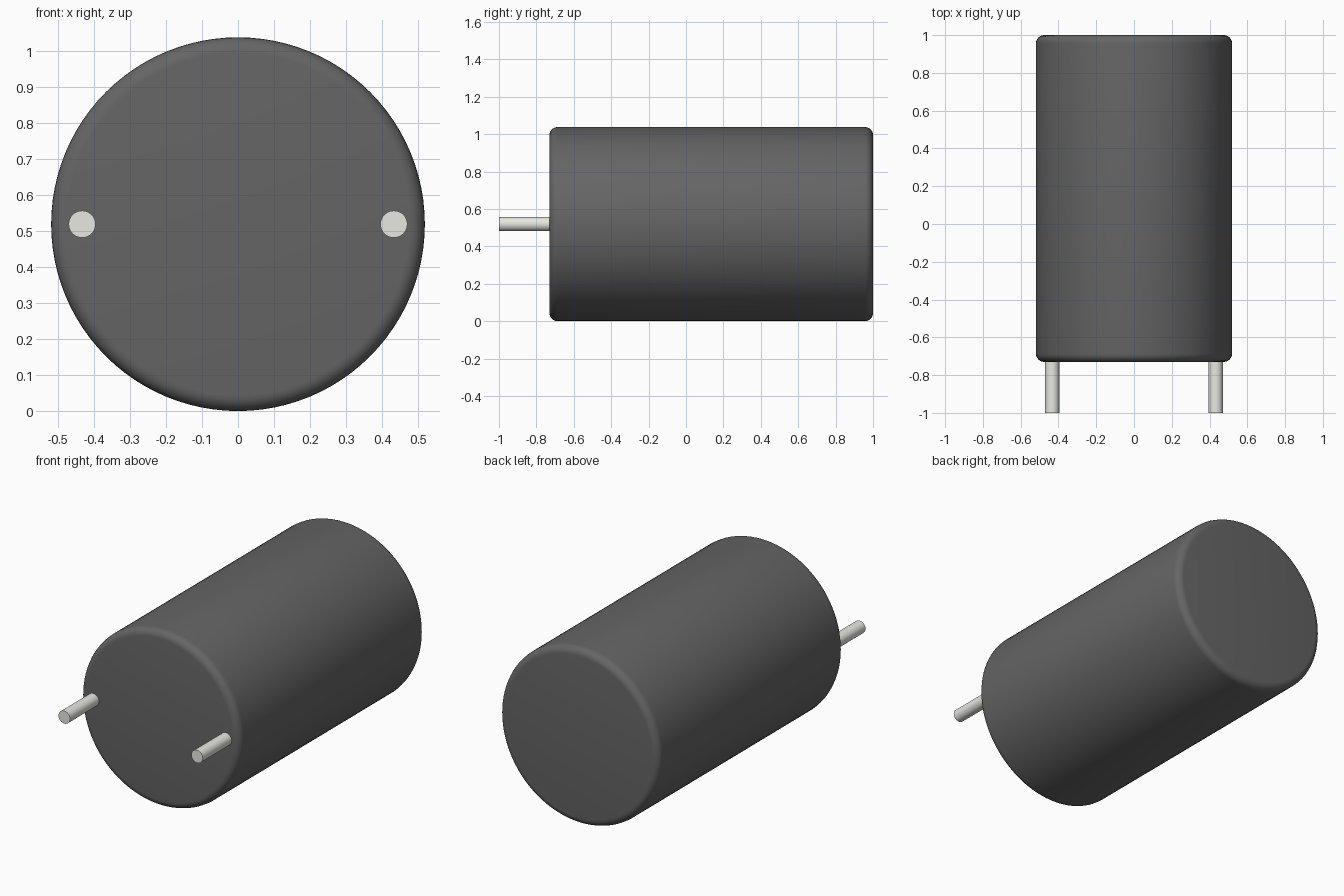
import bpy, bmesh, math
from mathutils import Matrix

if "Cube" in bpy.data.objects:
    bpy.data.objects.remove(bpy.data.objects["Cube"])

ZC = 0.519  # height of the cylinder axis


def material(name, rgb):
    m = bpy.data.materials.new(name)
    m.diffuse_color = (*rgb, 1)
    m.use_nodes = True
    m.node_tree.nodes["Principled BSDF"].inputs["Base Color"].default_value = m.diffuse_color
    return m


def lathe(name, profile, x, mat, steps):
    """Spin a (radius, y) profile round an axis parallel to y."""
    bm = bmesh.new()
    verts = [bm.verts.new((r, y, 0)) for r, y in profile]
    edges = [bm.edges.new(p) for p in zip(verts, verts[1:])]
    bmesh.ops.spin(bm, geom=verts + edges, cent=(0, 0, 0), axis=(0, 1, 0),
                   angle=math.tau, steps=steps, use_merge=False)
    bmesh.ops.remove_doubles(bm, verts=bm.verts, dist=1e-4)
    bmesh.ops.holes_fill(bm, edges=bm.edges, sides=0)
    bmesh.ops.recalc_face_normals(bm, faces=bm.faces)
    bmesh.ops.transform(bm, matrix=Matrix.Translation((x, 0, ZC)), verts=bm.verts)
    mesh = bpy.data.meshes.new(name)
    bm.to_mesh(mesh)
    bm.free()
    obj = bpy.data.objects.new(name, mesh)
    bpy.context.collection.objects.link(obj)
    mesh.materials.append(mat)
    bpy.ops.object.select_all(action='DESELECT')
    obj.select_set(True)
    bpy.context.view_layer.objects.active = obj
    bpy.ops.object.shade_smooth_by_angle(angle=math.radians(35))
    return obj


dark = material("dark_plastic", (0.13, 0.13, 0.13))
metal = material("tinned_metal", (0.8, 0.8, 0.76))

# Cylindrical body with rounded rims at both ends
R, FRONT, BACK, F = 0.519, -0.73, 1.0, 0.043
arc = [math.radians(a) for a in range(0, 91, 15)]
front_rim = [(R - F + F * math.sin(a), FRONT + F - F * math.cos(a)) for a in arc]
back_rim = [(R - F + F * math.cos(a), BACK - F + F * math.sin(a)) for a in arc]
lathe("body", front_rim + back_rim, 0, dark, 96)

# Two lead pins, their inner ends buried in the body
for side, x in (("left", -0.433), ("right", 0.433)):
    lathe(f"{side}_pin", [(0.0375, -1.0), (0.0375, FRONT + 0.02)], x, metal, 32)
